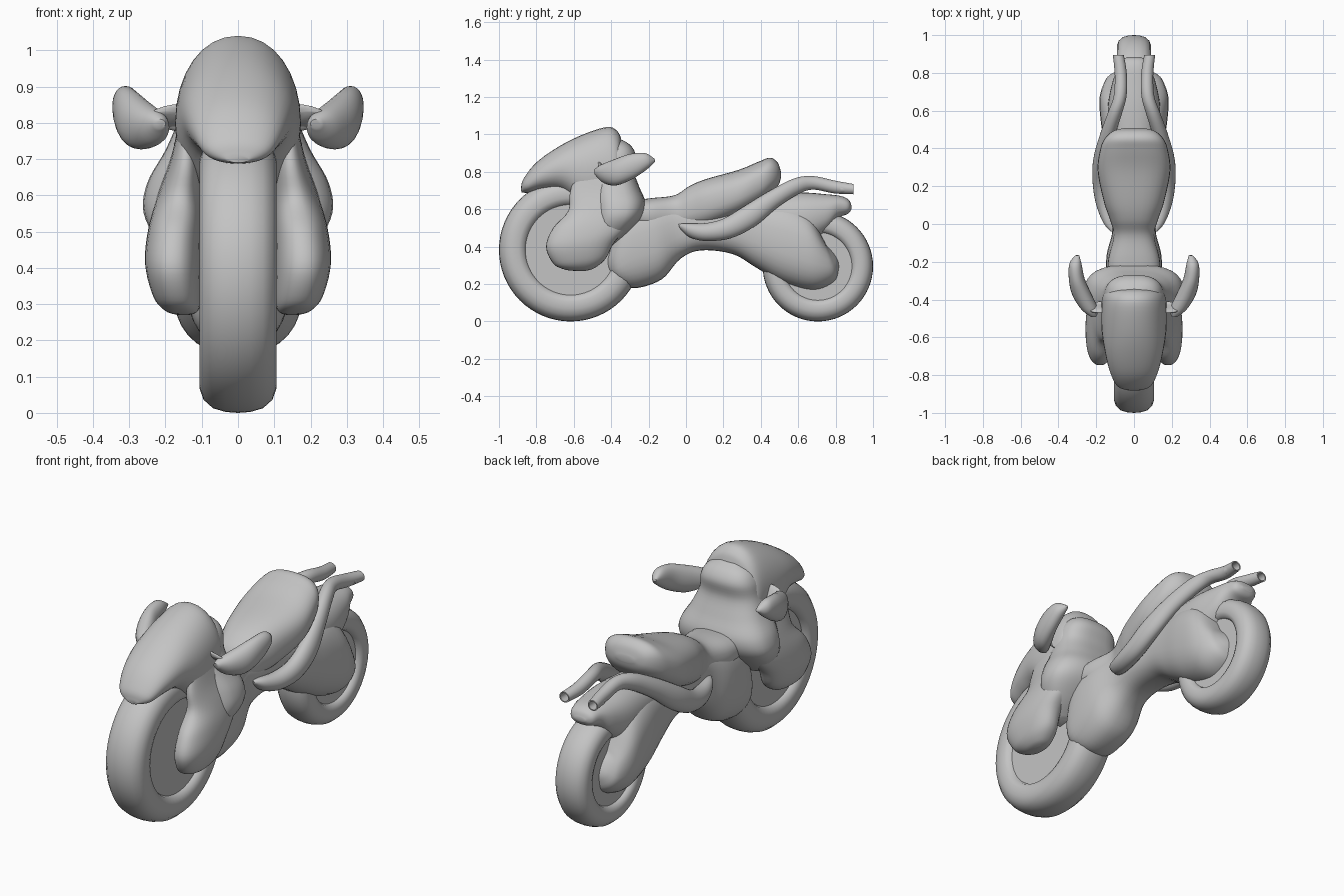
import bpy, bmesh, math
from mathutils import Vector

grey = bpy.data.materials.new("plain grey")
grey.diffuse_color = (0.55, 0.55, 0.55, 1)


def finish(name, bm, mirror=False):
    """Turn a bmesh into a smooth object, mirrored across x when paired."""
    bmesh.ops.recalc_face_normals(bm, faces=bm.faces)
    me = bpy.data.meshes.new(name)
    bm.to_mesh(me)
    bm.free()
    me.materials.append(grey)
    ob = bpy.data.objects.new(name, me)
    bpy.context.collection.objects.link(ob)
    bpy.ops.object.select_all(action='DESELECT')
    bpy.context.view_layer.objects.active = ob
    ob.select_set(True)
    bpy.ops.object.shade_smooth_by_angle(angle=math.radians(50))
    if mirror:
        m = ob.modifiers.new("Mirror", 'MIRROR')
        m.use_mirror_merge = False
    return ob


def smooth_path(stations, steps):
    """Catmull-Rom interpolation through the stations."""
    s = [stations[0]] + stations + [stations[-1]]
    out = []
    for i in range(1, len(s) - 2):
        for k in range(steps):
            t = k / steps
            out.append([0.5 * (2 * b + (c - a) * t + (2 * a - 5 * b + 4 * c - d) * t * t
                               + (3 * b - a - 3 * c + d) * t ** 3)
                        for a, b, c, d in zip(*s[i - 1:i + 3])])
    return out + [stations[-1]]


def loft(name, stations, power=0.85, mirror=False, hollow=False, steps=5, n=32):
    """Each station: y,z of one edge, y,z of the opposite edge, x centre, half width."""
    bm = bmesh.new()
    rings = []
    for y1, z1, y2, z2, xc, w in smooth_path([list(map(float, s)) for s in stations], steps):
        mid = Vector((xc, (y1 + y2) / 2, (z1 + z2) / 2))
        half = Vector((0, (y1 - y2) / 2, (z1 - z2) / 2))
        ring = []
        for i in range(n):
            a = math.tau * i / n
            c, s = math.cos(a), math.sin(a)
            c = math.copysign(abs(c) ** power, c)
            s = math.copysign(abs(s) ** power, s)
            ring.append(mid + half * s + Vector((w * c, 0, 0)))
        rings.append(ring)
    if hollow:  # recessed open pipe end
        centre = sum(rings[-1], Vector()) / n
        lip = [centre + (p - centre) * 0.78 for p in rings[-1]]
        rings += [lip, [p - Vector((0, 0.07, 0)) for p in lip]]
    rows = [[bm.verts.new(p) for p in r] for r in rings]
    for a, b in zip(rows, rows[1:]):
        for i in range(n):
            j = (i + 1) % n
            bm.faces.new((a[i], a[j], b[j], b[i]))
    bm.faces.new(rows[0])
    bm.faces.new(rows[-1])
    return finish(name, bm, mirror)


def lathe(name, profile, y, z, n=64):
    """Spin (x, radius) points round the axle."""
    bm = bmesh.new()
    rows = [[bm.verts.new((x, y + r * math.cos(math.tau * i / n), z + r * math.sin(math.tau * i / n)))
             for i in range(n)] for x, r in profile]
    for a, b in zip(rows, rows[1:]):
        for i in range(n):
            j = (i + 1) % n
            bm.faces.new((a[i], a[j], b[j], b[i]))
    bm.faces.new(rows[0])
    bm.faces.new(rows[-1])
    return finish(name, bm)


def wheel(name, y, radius, hub, w):
    """Rounded tyre with a flat inset disc."""
    d = radius - hub
    half = [(0.72 * w, hub), (0.9 * w, hub + 0.06 * d), (w, hub + 0.25 * d), (w, hub + 0.52 * d),
            (0.9 * w, hub + 0.74 * d), (0.65 * w, hub + 0.91 * d), (0.33 * w, hub + 0.98 * d)]
    profile = half + [(0, radius)] + [(-x, r) for x, r in reversed(half)]
    lathe(name + "_tyre", profile, y, radius)
    lathe(name + "_disc", [(0.72 * w, hub + 0.01), (-0.72 * w, hub + 0.01)], y, radius)


wheel("front_wheel", -0.617, 0.383, 0.242, 0.106)
wheel("rear_wheel", 0.705, 0.295, 0.182, 0.09)

# Nose hood over the front wheel
loft("nose_hood", [
    (-.882, .71, -.88, .69, 0, .03), (-.87, .76, -.84, .688, 0, .09),
    (-.80, .85, -.76, .70, 0, .128), (-.68, .935, -.66, .69, 0, .155),
    (-.55, 1.0, -.56, .60, 0, .172), (-.42, 1.04, -.45, .56, 0, .172),
    (-.365, 1.015, -.37, .57, 0, .162), (-.345, .97, -.35, .62, 0, .12)], power=0.95)

# Wide cowl behind the hood
loft("rear_cowl", [
    (-.40, .975, -.34, .97, 0, .05), (-.46, .945, -.295, .94, 0, .115),
    (-.50, .89, -.27, .89, 0, .15), (-.50, .81, -.28, .81, 0, .165),
    (-.50, .73, -.25, .72, 0, .20), (-.50, .64, -.215, .63, 0, .25),
    (-.50, .55, -.235, .55, 0, .26), (-.50, .46, -.32, .46, 0, .21),
    (-.49, .39, -.40, .40, 0, .13)], power=0.75)

# Bulging panels either side of the front wheel
loft("side_fairing", [
    (-.58, .82, -.42, .85, .14, .015), (-.62, .69, -.32, .72, .145, .04),
    (-.63, .59, -.28, .62, .16, .06), (-.71, .50, -.31, .51, .175, .073),
    (-.748, .40, -.385, .42, .18, .076), (-.71, .31, -.43, .335, .168, .066),
    (-.65, .278, -.49, .285, .155, .045), (-.59, .27, -.54, .27, .15, .015)], mirror=True)

# Engine body running back into the swing arm
loft("engine_and_swing_arm", [
    (-.435, .32, -.43, .28, 0, .05), (-.40, .42, -.36, .205, 0, .12),
    (-.33, .60, -.27, .178, 0, .145), (-.20, .645, -.13, .225, 0, .145),
    (-.05, .655, -.03, .335, 0, .115), (.10, .66, .08, .38, 0, .125),
    (.22, .65, .25, .36, 0, .13), (.40, .65, .38, .285, 0, .15),
    (.55, .64, .52, .205, 0, .175), (.66, .58, .68, .163, 0, .182),
    (.73, .45, .79, .205, 0, .15), (.75, .41, .82, .27, 0, .11),
    (.78, .385, .825, .32, 0, .05)], power=0.8)

# Tail over the rear wheel
loft("tail", [
    (.36, .68, .38, .42, 0, .13), (.60, .69, .60, .40, 0, .14),
    (.75, .68, .745, .47, 0, .115), (.83, .67, .81, .55, 0, .085),
    (.87, .65, .865, .575, 0, .065), (.885, .62, .885, .60, 0, .03)])

# Tank and seat in one sweep
loft("tank_and_seat", [
    (-.26, .65, -.26, .50, 0, .14), (-.18, .66, -.18, .48, 0, .135),
    (-.06, .675, -.06, .48, 0, .108), (.02, .725, .03, .49, 0, .128),
    (.11, .762, .13, .51, 0, .16), (.28, .81, .28, .565, 0, .192),
    (.39, .855, .39, .625, 0, .18), (.45, .875, .455, .68, 0, .155),
    (.49, .85, .495, .73, 0, .11), (.508, .80, .508, .77, 0, .05)], power=0.8)

# Twin upswept exhausts with open ends
loft("exhaust", [
    (-.04, .52, -.035, .50, .11, .015), (0, .525, .02, .45, .128, .036),
    (.10, .525, .11, .43, .155, .046), (.20, .55, .24, .445, .173, .046),
    (.31, .615, .37, .51, .172, .044), (.45, .70, .49, .61, .14, .041),
    (.58, .765, .60, .68, .10, .038), (.68, .777, .68, .705, .073, .034),
    (.80, .752, .79, .685, .070, .032), (.895, .735, .895, .68, .083, .029)],
    power=1, mirror=True, hollow=True, n=24)

# Swept-back mirrors and their stubby arms
loft("mirror_pod", [
    (-.492, .81, -.488, .785, .215, .015), (-.46, .835, -.44, .74, .235, .045),
    (-.38, .868, -.37, .728, .275, .052), (-.30, .895, -.28, .765, .303, .042),
    (-.22, .90, -.20, .82, .310, .032), (-.168, .87, -.165, .855, .30, .01)],
    power=0.95, mirror=True, n=24)
loft("mirror_arm", [
    (-.45, .855, -.42, .77, .12, .02), (-.47, .85, -.41, .78, .17, .07),
    (-.47, .83, -.44, .80, .20, .04)], power=1, mirror=True, n=24)
